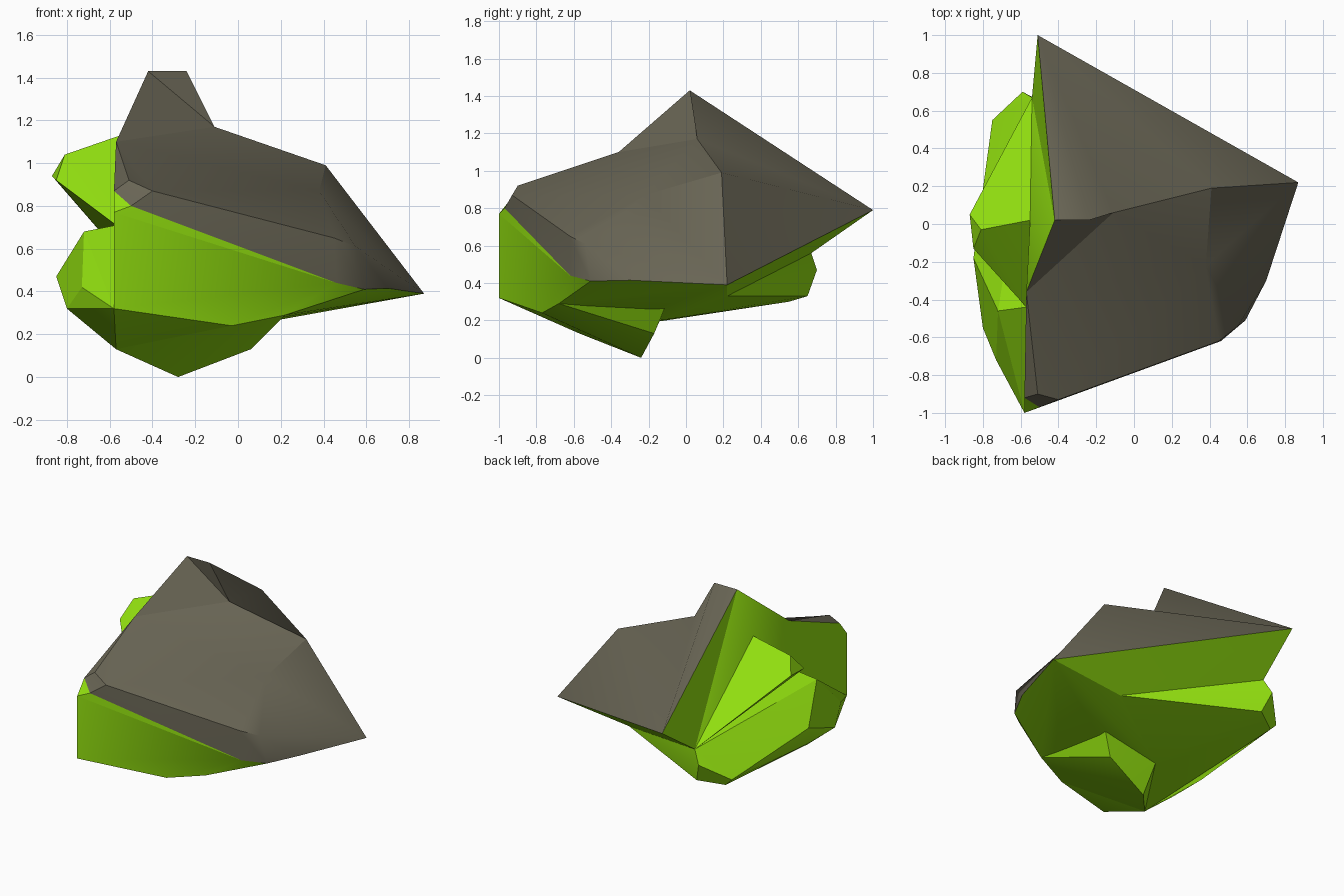
import bpy, bmesh, math
from mathutils import Vector

if "Cube" in bpy.data.objects:
    bpy.data.objects.remove(bpy.data.objects["Cube"])


def material(name, rgb):
    m = bpy.data.materials.new(name)
    m.diffuse_color = (*rgb, 1)
    m.use_nodes = True
    m.node_tree.nodes["Principled BSDF"].inputs["Base Color"].default_value = m.diffuse_color
    return m


STONE = material("stone_grey", (0.14, 0.13, 0.09))
GREEN = material("lime_green", (0.29, 0.75, 0.005))


def finish(bm, name, mats):
    bmesh.ops.recalc_face_normals(bm, faces=bm.faces[:])
    mesh = bpy.data.meshes.new(name)
    bm.to_mesh(mesh)
    bm.free()
    for m in mats:
        mesh.materials.append(m)
    ob = bpy.data.objects.new(name, mesh)
    bpy.context.collection.objects.link(ob)
    bpy.ops.object.select_all(action='DESELECT')
    ob.select_set(True)
    bpy.context.view_layer.objects.active = ob
    bpy.ops.object.shade_smooth_by_angle(angle=math.radians(25))
    return ob


def chunk(name, corners):
    """Faceted convex boulder spanning the given corners."""
    bm = bmesh.new()
    for co in corners:
        bm.verts.new(co)
    bmesh.ops.convex_hull(bm, input=bm.verts[:])
    loose = [v for v in bm.verts if not v.link_faces]
    bmesh.ops.delete(bm, geom=loose, context='VERTS')
    bmesh.ops.dissolve_limit(bm, angle_limit=math.radians(1),
                             verts=bm.verts[:], edges=bm.edges[:])
    finish(bm, name, [GREEN])


# Corners of the stone cap
peak_l, peak_r = (-.42, .02, 1.43), (-.24, .02, 1.43)
ridge1, ridge2 = (-.11, .06, 1.17), (.41, .19, .99)
right, back = (.87, .22, .39), (-.51, 1.0, .79)
shoulder, dip = (-.57, -.36, 1.10), (.38, -.22, .87)
c1, c2 = (-.58, -.92, .87), (-.51, -.90, .92)
c3, c4 = (-.40, -.93, .87), (-.50, -.97, .80)
s1, s2 = (.45, -.62, .65), (.55, -.54, .61)
t1, t2, t3 = (.46, -.62, .44), (.59, -.51, .41), (.70, -.30, .415)

# Corners of the left side and its two bulges
u1, u2, u3 = (-.54, .67, .56), (-.59, .70, .47), (-.55, .02, 1.13)
u4, u5, u6 = (-.81, -.03, 1.04), (-.87, .05, .94), (-.85, -.13, .92)
core, n1, n2 = (-.40, 0, .70), (-.72, -.46, .68), (-.57, -.44, .71)
l1, l2, l3 = (-.54, .65, .33), (-.70, .55, .30), (-.75, .55, .35)
l4, l5 = (-.80, -.27, .32), (-.85, -.18, .47)
m1, m2 = (-.73, -.72, .42), (-.80, -.55, .32)

# Corners of the front wall, underside and keel
f0, f1 = (-.58, -1.0, .77), (-.58, -1.0, .32)
f2, f3, v = (-.03, -.77, .24), (.22, -.68, .29), (.30, .22, .33)
k1, k2, k3 = (-.28, -.24, 0), (-.57, -.57, .13), (.06, -.17, .13)
k4, k5 = (.17, -.10, .30), (-.30, -.14, .20)

# Stone cap: grey weathered faces
grey_faces = [
    (peak_l, peak_r, back), (peak_r, ridge1, back),
    (ridge1, ridge2, back), (ridge2, right, back),
    (peak_l, shoulder, ridge1), (peak_l, ridge1, peak_r),
    (shoulder, dip, ridge1), (dip, ridge2, ridge1),
    (shoulder, c2, c3), (shoulder, c3, dip), (c3, s1, dip),
    (dip, s1, s2), (dip, s2, right), (s2, t3, right),
    (dip, right, ridge2), (c3, c4, t1, s1), (s1, t1, t2, s2),
    (s2, t2, t3), (c2, c1, c4, c3), (shoulder, c1, c2)]

# Stone cap: green cut faces and closed underside
green_faces = [
    (peak_l, back, u1), (peak_l, u1, u3), (peak_l, u3, shoulder),
    (u3, u1, n2), (u3, n2, shoulder),
    (shoulder, n2, f0, c1), (c1, f0, c4), (c4, f0, t1),
    (back, right, v), (back, v, u1), (f0, n2, t1), (n2, u1, v),
    (n2, v, t1), (t1, v, t2), (t2, v, t3), (v, right, t3)]

bm = bmesh.new()
verts = {}
for index, faces in enumerate((grey_faces, green_faces)):
    for face in faces:
        for co in face:
            if co not in verts:
                verts[co] = bm.verts.new(co)
        bm.faces.new([verts[co] for co in face]).material_index = index
cap = finish(bm, "stone_cap", [STONE, GREEN])

# Soften the creases that fan out over the back slope
me = cap.data
softened = [Vector(p) for p in (peak_r, ridge1, ridge2)]
for e in me.edges:
    a, b = (me.vertices[i].co for i in e.vertices)
    for p, q in ((a, b), (b, a)):
        if (p - Vector(back)).length < 1e-4 and \
                any((q - s).length < 1e-4 for s in softened):
            e.use_edge_sharp = False

# Green bulges and underside
chunk("upper_bulge", [u1, u3, u4, u5, u6, n2, core])
chunk("side_bulge", [u1, u2, l1, l2, l3, l4, l5, m1, m2, n1, n2,
                     f1, k2, k4, k5, v])
chunk("main_body", [f0, f1, f2, f3, c4, t1, t2, t3, right, v,
                    k2, k4, k5, n2])
chunk("keel", [k1, k2, k3, k4, k5, f1, f2, f3])
